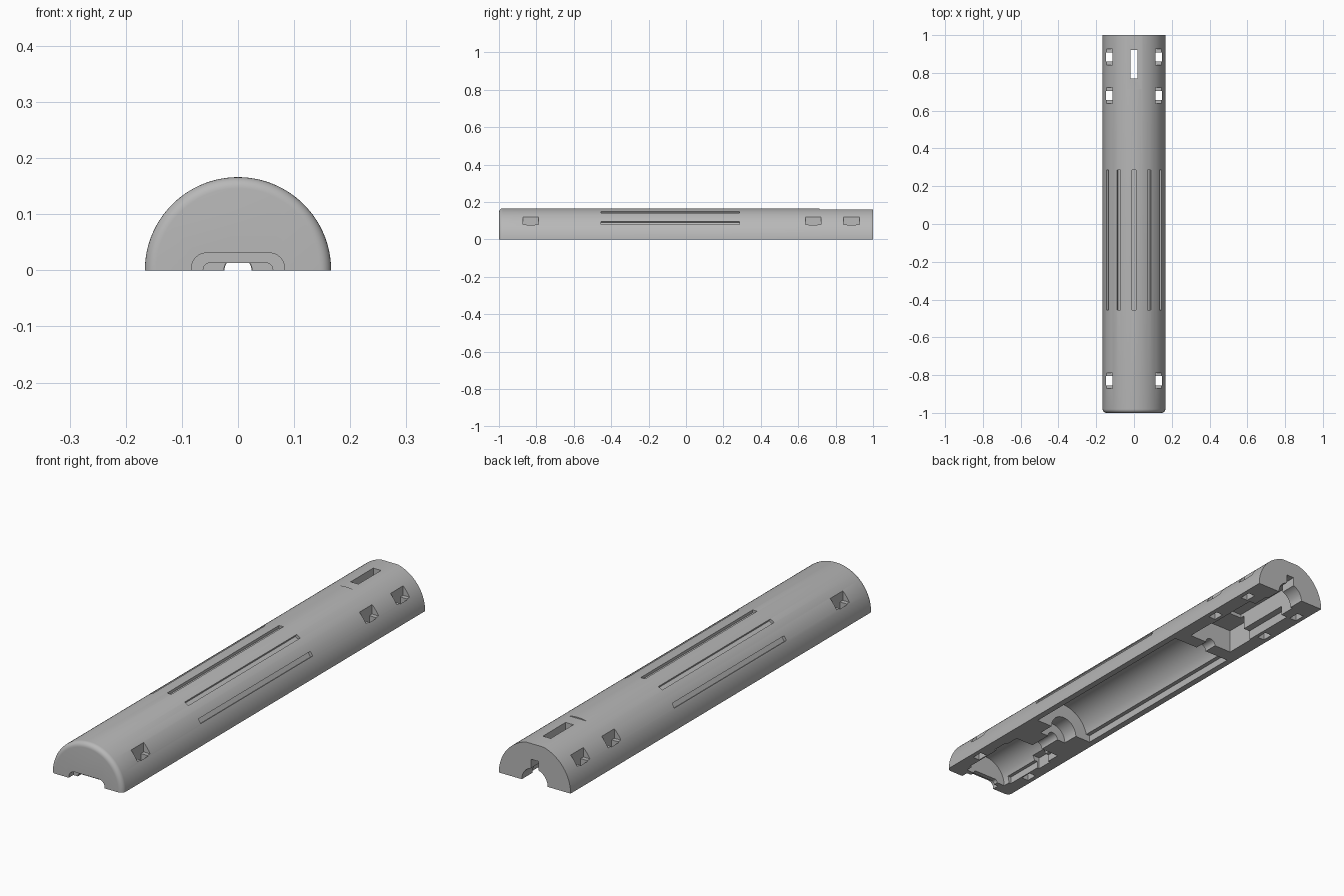
import bpy, bmesh, math
from mathutils import Matrix

cube = bpy.data.objects.get("Cube")
if cube:
    bpy.data.objects.remove(cube, do_unlink=True)

R = 0.166
grey = bpy.data.materials.new("plain_grey")
grey.use_nodes = True
colour = (0.48, 0.48, 0.48, 1)
grey.diffuse_color = colour
grey.node_tree.nodes["Principled BSDF"].inputs["Base Color"].default_value = colour


def make(name, bm):
    mesh = bpy.data.meshes.new(name)
    bmesh.ops.recalc_face_normals(bm, faces=bm.faces)
    bm.to_mesh(mesh)
    bm.free()
    obj = bpy.data.objects.new(name, mesh)
    bpy.context.collection.objects.link(obj)
    return obj


def rod_mesh(r, y0, y1, segs=64):
    bm = bmesh.new()
    place = Matrix.Translation((0, (y0 + y1) / 2, 0)) @ Matrix.Rotation(math.pi / 2, 4, "X")
    bmesh.ops.create_cone(bm, cap_ends=True, segments=segs, radius1=r, radius2=r,
                          depth=y1 - y0, matrix=place)
    return bm


# Half-round shell body with a rounded front rim
bm = rod_mesh(R, -1, 1, 128)
rim = [e for e in bm.edges if all(v.co.y < -0.99 for v in e.verts)]
bmesh.ops.bevel(bm, geom=rim, offset=0.02, segments=6, profile=0.5, affect="EDGES")
cut = bmesh.ops.bisect_plane(bm, geom=bm.verts[:] + bm.edges[:] + bm.faces[:], dist=1e-5,
                             plane_co=(0, 0, 0), plane_no=(0, 0, -1), clear_outer=True)
bmesh.ops.holes_fill(bm, edges=[e for e in bm.edges if e.is_boundary])
shell = make("half_shell", bm)
shell.data.materials.append(grey)


def carve(bm):
    cutter = make("cutter", bm)
    cutter.hide_render = True
    mod = shell.modifiers.new("carve", "BOOLEAN")
    mod.operation, mod.solver, mod.object = "DIFFERENCE", "EXACT", cutter
    bpy.context.view_layer.objects.active = shell
    bpy.ops.object.modifier_apply(modifier=mod.name)
    bpy.data.objects.remove(cutter, do_unlink=True)


def carve_box(x0, x1, y0, y1, z0, z1, turn=0, round_top=0):
    bm = bmesh.new()
    size = Matrix.Diagonal((x1 - x0, y1 - y0, z1 - z0, 1))
    mid = Matrix.Translation(((x0 + x1) / 2, (y0 + y1) / 2, (z0 + z1) / 2))
    bmesh.ops.create_cube(bm, size=1, matrix=Matrix.Rotation(turn, 4, "Y") @ mid @ size)
    if round_top:
        corners = [e for e in bm.edges if all(v.co.z > 0 for v in e.verts)
                   and abs(e.verts[0].co.y - e.verts[1].co.y) > 0.01]
        bmesh.ops.bevel(bm, geom=corners, offset=round_top, segments=6, profile=0.5,
                        affect="EDGES")
    carve(bm)


def carve_room(half, y0, y1, top):
    carve_box(-half, half, y0, y1, -0.05, top)


# Main battery trough, its stepped rim and the round seat in its front wall
carve(rod_mesh(0.125, -0.45, 0.43))
carve_room(0.139, -0.45, 0.43, 0.03)
carve(rod_mesh(0.065, -0.52, -0.44))
carve(rod_mesh(0.025, -0.65, -0.5, 32))

# Front board compartment with side rails
carve(rod_mesh(0.1, -0.95, -0.62))
carve_room(0.11, -0.92, -0.62, 0.03)
carve_room(0.12, -0.75, -0.68, 0.05)

# Front socket opening and its plug recess
carve_box(-0.083, 0.083, -1.05, -0.97, -0.05, 0.031, round_top=0.027)
carve_box(-0.062, 0.062, -1.05, -0.93, -0.05, 0.013, round_top=0.012)

# Rear compartments, wire notch and round outlet with key slot
carve(rod_mesh(0.024, 0.4, 0.52, 32))
carve_room(0.105, 0.49, 0.62, 0.1)
carve_room(0.07, 0.6, 0.93, 0.115)
carve_room(0.1, 0.6, 0.86, 0.04)
carve(rod_mesh(0.06, 0.9, 1.05))
carve_room(0.018, 0.9, 1.05, 0.095)

# Flat on the rear top and the long slot through it
carve_box(-0.1, 0.1, 0.715, 1.05, 0.161, 0.2)
carve_box(-0.018, 0.018, 0.77, 0.92, 0.05, 0.2)

# Screw pockets with through holes
for y in (-0.83, 0.68, 0.885):
    for side in (-1, 1):
        x0, x1 = sorted((side * 0.115, side * 0.147))
        carve_box(x0, x1, y - 0.042, y + 0.042, 0.08, 0.2)
        carve_box(x0, x1, y - 0.024, y + 0.024, -0.05, 0.1)

# Grip grooves
for step in range(-2, 3):
    carve_box(-0.01, 0.01, -0.455, 0.285, R - 0.012, R + 0.03, turn=math.radians(29 * step))

bpy.ops.object.select_all(action="DESELECT")
shell.select_set(True)
bpy.context.view_layer.objects.active = shell
bpy.ops.object.shade_smooth_by_angle(angle=math.radians(30))
